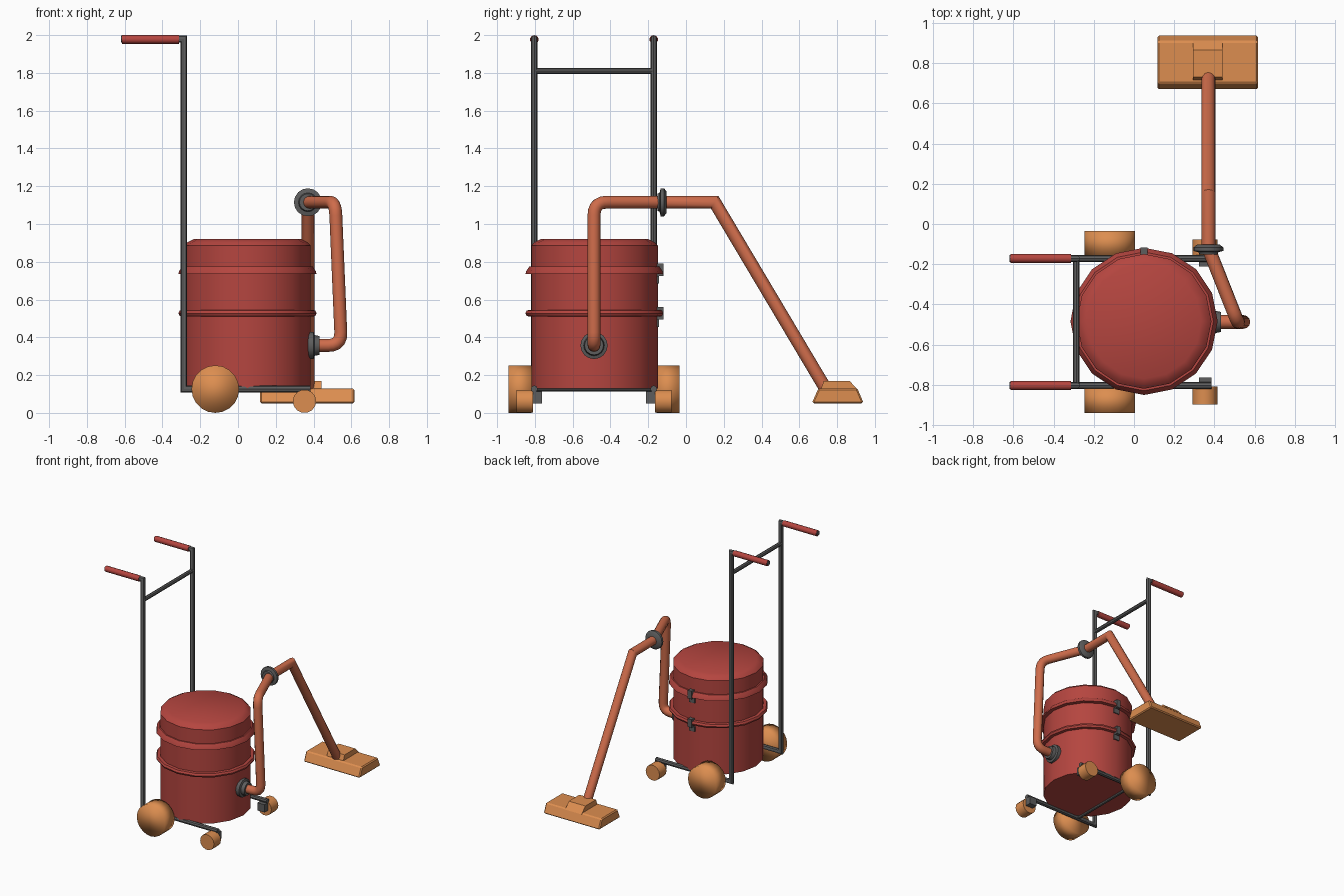
import bpy, bmesh, math
from mathutils import Vector, Matrix

if "Cube" in bpy.data.objects:
    bpy.data.objects.remove(bpy.data.objects["Cube"])

MID = -0.487            # centre plane of the cart in y
DX = 0.05               # drum centre in x


def material(name, rgb):
    m = bpy.data.materials.new(name)
    m.diffuse_color = (*rgb, 1)
    m.use_nodes = True
    m.node_tree.nodes["Principled BSDF"].inputs["Base Color"].default_value = m.diffuse_color
    return m


RED = material("red", (0.46, 0.06, 0.05))
ORANGE = material("hose_orange", (0.62, 0.15, 0.07))
TAN = material("wheel_orange", (0.72, 0.27, 0.08))
DARK = material("dark_grey", (0.11, 0.11, 0.11))


def finish(bm, name, mat, angle=40):
    bmesh.ops.recalc_face_normals(bm, faces=bm.faces)
    me = bpy.data.meshes.new(name)
    bm.to_mesh(me)
    bm.free()
    ob = bpy.data.objects.new(name, me)
    bpy.context.collection.objects.link(ob)
    me.materials.append(mat)
    bpy.ops.object.select_all(action='DESELECT')
    ob.select_set(True)
    bpy.context.view_layer.objects.active = ob
    if angle:
        bpy.ops.object.shade_smooth_by_angle(angle=math.radians(angle))
    return ob


def skin(bm, rings):
    for a, b in zip(rings, rings[1:]):
        n = len(a)
        for i in range(n):
            bm.faces.new((a[i], a[(i + 1) % n], b[(i + 1) % n], b[i]))
    bm.faces.new(rings[0])
    bm.faces.new(rings[-1])


def lathe(name, profile, centre, axis, mat, sides=16, angle=40):
    """Revolve (radius, height) pairs about an axis."""
    bm = bmesh.new()
    rot = Vector((0, 0, 1)).rotation_difference(Vector(axis)).to_matrix()
    rings = []
    for r, h in profile:
        rings.append([bm.verts.new(Vector(centre) + rot @ Vector((
            r * math.cos(2 * math.pi * i / sides),
            r * math.sin(2 * math.pi * i / sides), h))) for i in range(sides)])
    skin(bm, rings)
    return finish(bm, name, mat, angle)


def tube(name, points, radius, mat, sides=12):
    """Sweep a circle along a path with mitred corners."""
    pts = [Vector(p) for p in points]
    dirs = [(b - a).normalized() for a, b in zip(pts, pts[1:])]
    rot = Vector((0, 0, 1)).rotation_difference(dirs[0]).to_matrix()
    ring = [pts[0] + rot @ Vector((radius * math.cos(2 * math.pi * i / sides),
                                   radius * math.sin(2 * math.pi * i / sides), 0))
            for i in range(sides)]
    rings = [ring]
    for k in range(1, len(pts)):
        d = dirs[k - 1]
        n = d + dirs[k] if k < len(dirs) else d
        ring = [v + d * ((pts[k] - v).dot(n) / d.dot(n)) for v in ring]
        rings.append(ring)
    bm = bmesh.new()
    skin(bm, [[bm.verts.new(v) for v in r] for r in rings])
    return finish(bm, name, mat)


def rounded(points, r, steps=5):
    """Replace inner corners of a path with short arcs."""
    p = [Vector(q) for q in points]
    out = [p[0]]
    for a, c, b in zip(p, p[1:], p[2:]):
        s = c + (a - c).normalized() * r
        e = c + (b - c).normalized() * r
        for i in range(steps + 1):
            t = i / steps
            out.append(s * (1 - t) ** 2 + c * 2 * t * (1 - t) + e * t * t)
    return out + [p[-1]]


def extrude_x(name, section, x0, x1, mat, bevel=0.0):
    """Extrude a (y, z) section along x."""
    bm = bmesh.new()
    skin(bm, [[bm.verts.new((x, y, z)) for y, z in section] for x in (x0, x1)])
    ob = finish(bm, name, mat, 0)
    if bevel:
        mod = ob.modifiers.new("bevel", 'BEVEL')
        mod.width, mod.segments = bevel, 1
    return ob


def box(name, x0, x1, y0, y1, z0, z1, mat):
    return extrude_x(name, [(y0, z0), (y1, z0), (y1, z1), (y0, z1)], x0, x1, mat)


# Drum, lid and rolled rim
lathe("drum", [(0.335, 0.13), (0.335, 0.51), (0.358, 0.512), (0.366, 0.527),
               (0.358, 0.543), (0.335, 0.545), (0.335, 0.74)],
      (DX, MID + 0.003, 0), (0, 0, 1), RED)
lathe("lid", [(0.335, 0.735), (0.366, 0.735), (0.362, 0.75), (0.345, 0.775),
              (0.335, 0.775), (0.335, 0.885), (0.318, 0.903), (0.285, 0.92)],
      (DX, MID + 0.003, 0), (0, 0, 1), RED)

# Latches on the back of the drum
for label, z in (("upper", 0.755), ("lower", 0.525)):
    box(label + "_latch_clip", DX - 0.017, DX + 0.017, -0.16, -0.118, z - 0.03, z + 0.035, DARK)
    box(label + "_latch_tab", DX - 0.025, DX + 0.025, -0.16, -0.143, z - 0.07, z - 0.03, DARK)

# Cart frame, grips, wheels and casters on both sides
for side, s in (("front", -1), ("back", 1)):
    y = MID + s * 0.316
    tube(side + "_frame_rail", [(-0.62, y, 1.98), (-0.287, y, 1.98),
                                (-0.287, y, 0.127), (0.385, y, 0.127)], 0.018, DARK, 8)
    tube(side + "_grip", [(-0.615, y, 1.977), (-0.312, y, 1.977)], 0.023, RED, 10)
    lathe(side + "_big_wheel", [(0.126, 0), (0.126, 0.123)],
          (-0.12, MID + s * 0.33, 0.126), (0, s, 0), TAN, 20, 180)
    lathe(side + "_caster_wheel", [(0.062, 0), (0.062, 0.088)],
          (0.352, MID + s * 0.322, 0.062), (0, s, 0), TAN, 14)
    ya, yb = sorted((MID + s * 0.275, MID + s * 0.322))
    box(side + "_caster_bracket", 0.322, 0.385, ya, yb, 0.05, 0.112, DARK)

y0, y1 = MID - 0.316, MID + 0.316
tube("handle_crossbar", [(-0.287, y0, 1.81), (-0.287, y1, 1.81)], 0.016, DARK, 8)
tube("axle", [(-0.12, MID - 0.36, 0.126), (-0.12, MID + 0.36, 0.126)], 0.012, DARK, 8)

# Hose with its inlet collar and coupling
lathe("hose_inlet_collar", [(0.072, 0), (0.072, 0.03), (0.055, 0.035), (0.05, 0.062)],
      (0.37, MID, 0.357), (1, 0, 0), DARK)
tube("hose", rounded([(0.38, MID, 0.357), (0.547, MID, 0.357),
                      (0.515, MID, 1.115), (0.37, -0.12, 1.115)], 0.07), 0.034, ORANGE)
lathe("hose_coupling", [(0.045, 0), (0.05, 0.012), (0.074, 0.018), (0.074, 0.036), (0.055, 0.05)],
      (0.37, -0.152, 1.115), (0, 1, 0), DARK)

# Wand and floor nozzle
tube("wand", [(0.37, -0.13, 1.115), (0.37, 0.152, 1.115), (0.37, 0.735, 0.135)], 0.034, ORANGE)
extrude_x("floor_nozzle", [(0.67, 0.05), (0.937, 0.05), (0.937, 0.06), (0.908, 0.128),
                           (0.7, 0.128), (0.67, 0.06)], 0.117, 0.617, TAN, 0.008)
extrude_x("nozzle_neck", [(0.712, 0.12), (0.913, 0.12), (0.865, 0.17), (0.73, 0.17)],
          0.293, 0.441, TAN)
